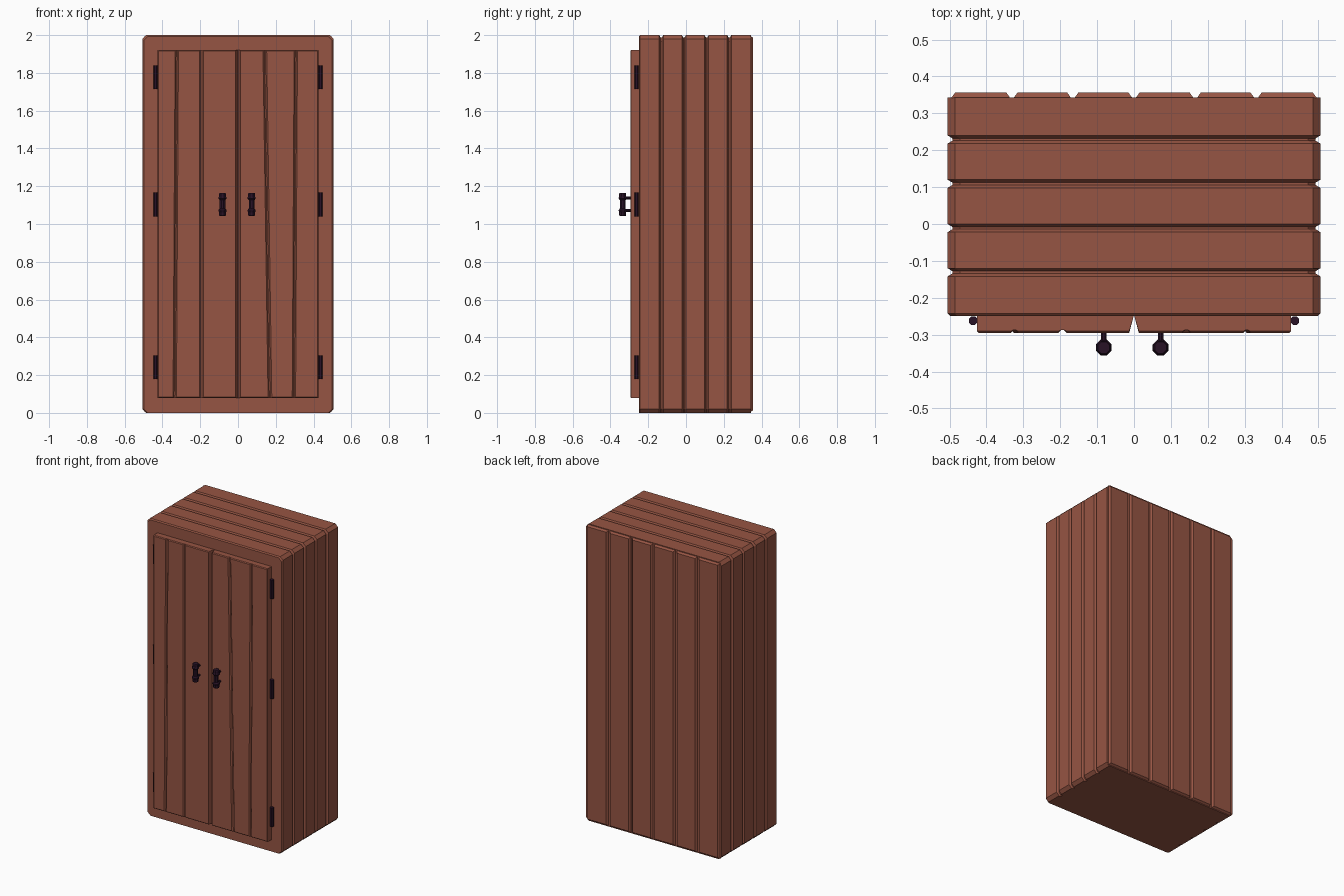
import bpy, bmesh, math
from mathutils import Vector

if "Cube" in bpy.data.objects:
    bpy.data.objects.remove(bpy.data.objects["Cube"])


def material(name, rgb):
    m = bpy.data.materials.new(name)
    m.diffuse_color = (*rgb, 1)
    m.use_nodes = True
    m.node_tree.nodes["Principled BSDF"].inputs["Base Color"].default_value = m.diffuse_color
    return m


WOOD = material("reddish brown wood", (0.305, 0.090, 0.056))
IRON = material("dark iron", (0.021, 0.006, 0.019))


def loft(name, groups, mat):
    """Skin each list of equal-length rings, cap both ends, join in one object."""
    bm = bmesh.new()
    for rings in groups:
        rows = [[bm.verts.new(p) for p in r] for r in rings]
        n = len(rows[0])
        for a, b in zip(rows, rows[1:]):
            for i in range(n):
                j = (i + 1) % n
                bm.faces.new((a[i], a[j], b[j], b[i]))
        bm.faces.new(rows[0])
        bm.faces.new(rows[-1])
    bmesh.ops.recalc_face_normals(bm, faces=bm.faces)
    me = bpy.data.meshes.new(name)
    bm.to_mesh(me)
    bm.free()
    me.materials.append(mat)
    ob = bpy.data.objects.new(name, me)
    bpy.context.collection.objects.link(ob)
    return ob


# Carcass: chamfered rectangle swept front to back, pinched at plank grooves
def frame(y, d):
    w, top, c = 0.505 - d, 2.0 - d, 0.02
    return [(-w + c, y, 0), (w - c, y, 0), (w, y, c), (w, y, top - c),
            (w - c, y, top), (-w + c, y, top), (-w, y, top - c), (-w, y, c)]


rings = [frame(-0.25, 0.007), frame(-0.243, 0)]
for g in (-0.131, -0.011, 0.109, 0.229):
    rings += [frame(g - 0.011, 0), frame(g - 0.003, 0.013),
              frame(g + 0.003, 0.013), frame(g + 0.011, 0)]
rings += [frame(0.343, 0)]
loft("wardrobe_body", [rings], WOOD)

# Back planks: six shallow chamfered boards
planks = []
edges = [-0.5, -0.331, -0.166, 0, 0.166, 0.331, 0.5]
for a, b in zip(edges, edges[1:]):
    def board(y, d):
        x0, x1, z0, z1 = a + 0.004 + d, b - 0.004 - d, 0.004 + d, 1.996 - d
        return [(x0, y, z0), (x1, y, z0), (x1, y, z1), (x0, y, z1)]
    planks.append([board(0.341, 0), board(0.356, 0.011)])
loft("back_planks", planks, WOOD)


# Doors: horizontal section with V grooves, lofted upward so grooves can lean
FRONT = -0.295


def door(name, outer, grooves):
    s = math.copysign(1, outer)
    prof = [(outer, outer, -0.245), (outer, outer, FRONT + 0.004),
            (outer - s * 0.004, outer - s * 0.004, FRONT)]
    for bot, top, w in grooves:
        for k, y in ((1, FRONT), (0.3, FRONT + 0.008),
                     (-0.3, FRONT + 0.008), (-1, FRONT)):
            prof.append((bot + s * k * w, top + s * k * w, y))
    prof += [(s * 0.013, s * 0.013, FRONT), (s * 0.001, s * 0.001, -0.25),
             (s * 0.001, s * 0.001, -0.245)]

    def ring(z, limit):
        t = (z - 0.08) / 1.84
        return [(b + (p - b) * t, max(y, limit), z) for b, p, y in prof]
    loft(name, [[ring(0.08, FRONT + 0.005), ring(0.085, FRONT),
                 ring(1.915, FRONT), ring(1.92, FRONT + 0.005)]], WOOD)


door("left_door", -0.425, [(-0.335, -0.324, 0.009), (-0.194, -0.194, 0.011)])
door("right_door", 0.425, [(0.296, 0.306, 0.009), (0.169, 0.142, 0.010)])


# Ironwork: octagonal turned shapes about a vertical or depth axis
def turned(cx, cy, cz, profile, axis="z"):
    out = []
    for h, r in profile:
        ring = []
        for i in range(8):
            a = math.radians(22.5 + 45 * i)
            u, v = r * math.cos(a), r * math.sin(a)
            off = (u, v, h) if axis == "z" else (u, h, v)
            ring.append(Vector((cx, cy, cz)) + Vector(off))
        out.append(ring)
    return out


# Hinges: three pins on each outer side
for side, s in (("left", -1), ("right", 1)):
    loft(side + "_hinges",
         [turned(s * 0.436, -0.262, z, [(-0.063, 0.0125), (0.063, 0.0125)])
          for z in (0.242, 1.103, 1.777)], IRON)

# Handles: collared vertical grip on two posts
GRIP = [(-0.061, 0.017), (-0.056, 0.020), (-0.042, 0.020), (-0.036, 0.023),
        (-0.030, 0.023), (-0.022, 0.016)]
GRIP += [(-h, r) for h, r in reversed(GRIP)]
for side, x in (("left", -0.082), ("right", 0.072)):
    parts = [turned(x, -0.335, 1.104, GRIP)]
    parts += [turned(x, -0.335, 1.104 + dz, [(0, 0.008), (0.045, 0.008)], "y")
              for dz in (-0.033, 0.033)]
    loft(side + "_handle", parts, IRON)
